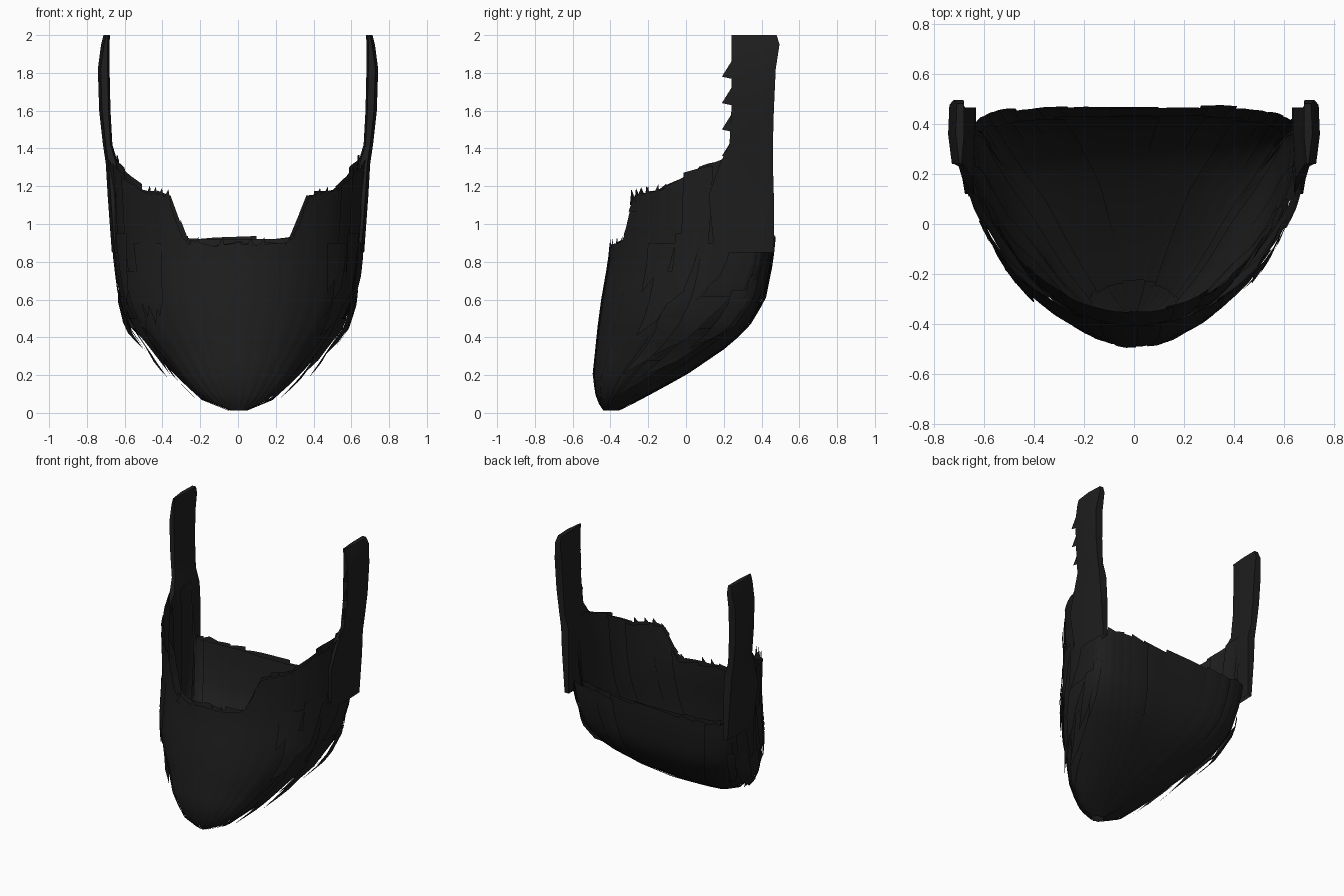
import bpy, math, random
from math import sin, cos, pi

if "Cube" in bpy.data.objects:
    bpy.data.objects.remove(bpy.data.objects["Cube"])

random.seed(4)
hair = bpy.data.materials.new("black hair")
hair.diffuse_color = (0.013, 0.013, 0.013, 1)
hair.use_nodes = True
hair.node_tree.nodes["Principled BSDF"].inputs["Base Color"].default_value = hair.diffuse_color

# Horizontal sections of the beard: z, half width, front y, back y, widest y, back squareness
SECTIONS = [
    (0.01, 0.04, -0.43, -0.36, -0.40, 1.0), (0.07, 0.19, -0.47, -0.24, -0.36, 0.9),
    (0.20, 0.33, -0.49, 0.00, -0.22, 0.8), (0.35, 0.46, -0.475, 0.22, -0.02, 0.7),
    (0.45, 0.55, -0.465, 0.33, 0.09, 0.6), (0.60, 0.62, -0.445, 0.42, 0.21, 0.55),
    (0.80, 0.65, -0.41, 0.46, 0.28, 0.5), (0.95, 0.665, -0.395, 0.475, 0.30, 0.5),
    (1.20, 0.68, -0.40, 0.47, 0.32, 0.5), (1.40, 0.70, -0.40, 0.46, 0.33, 0.5)]

# Rim height by angle: 0 = chin centre, pi/2 = side, pi = neck centre
RIM = [(0, 0.89), (0.44, 0.90), (0.52, 1.02), (0.60, 1.15), (0.90, 1.18), (1.05, 1.24),
       (1.25, 1.31), (1.45, 1.36), (1.80, 1.36), (1.88, 0.94), (pi, 0.92)]


def lookup(table, key):
    """Linear interpolation in a table whose first column is the key."""
    key = min(max(key, table[0][0]), table[-1][0])
    for lo, hi in zip(table, table[1:]):
        if key <= hi[0]:
            t = (key - lo[0]) / (hi[0] - lo[0])
            return [p + (q - p) * t for p, q in zip(lo[1:], hi[1:])]


def surface(a, z, off=0.0):
    """Point on the beard at signed angle a and height z, pushed out by off."""
    w, f, b, ym, e = lookup(SECTIONS, z)
    w, f, b = max(w + off, 0.02), min(f - off, ym), max(b + off, ym)
    s, c = abs(sin(a)), cos(a)
    side = 1 if a >= 0 else -1
    if c >= 0:
        return (side * w * s, ym - (ym - f) * c, z)
    return (side * w * s ** e, ym + (b - ym) * (-c) ** e, z)


def make(name, verts, faces, angle=60):
    me = bpy.data.meshes.new(name)
    me.from_pydata(verts, [], faces)
    me.materials.append(hair)
    ob = bpy.data.objects.new(name, me)
    bpy.context.collection.objects.link(ob)
    bpy.ops.object.select_all(action='DESELECT')
    ob.select_set(True)
    bpy.context.view_layer.objects.active = ob
    bpy.ops.object.shade_smooth_by_angle(angle=math.radians(angle))
    return ob


def add_grid(verts, faces, rows):
    """Append a sheet given as equal rows of points."""
    base, n = len(verts), len(rows[0])
    for r in rows:
        verts.extend(r)
    for i in range(len(rows) - 1):
        for j in range(n - 1):
            k = base + i * n + j
            faces.append((k, k + 1, k + n + 1, k + n))


def hair_shell(name, strips, z0, off, spread, jag):
    """Ring of vertical hair strips following the beard surface."""
    verts, faces = [], []
    step = 2 * pi / strips
    for k in range(strips):
        a0, a1 = -pi + (k - 0.12) * step, -pi + (k + 1.12) * step
        push = off + random.uniform(-spread, spread)
        tilt = random.uniform(-jag, jag)
        rows = []
        for i in range(15):
            t = i / 14
            row = []
            for j in range(5):
                u = j / 4
                a = a0 + (a1 - a0) * u
                a = (a + pi) % (2 * pi) - pi
                top = lookup(RIM, abs(a))[0] + tilt * (u - 0.5) * 2
                z = z0 + (top - z0) * t ** 1.2
                row.append(surface(a, z, push - 0.006 * abs(u - 0.5)))
            rows.append(row)
        add_grid(verts, faces, rows)
    return make(name, verts, faces)


# Layered beard body: outer strips and inner lining
hair_shell("beard_outer_strips", 34, 0.012, 0.0, 0.007, 0.02)
hair_shell("beard_inner_strips", 26, 0.10, -0.045, 0.008, 0.02)


def tufts(name, specs):
    """Tapered cards lying on the surface: angle, top z, tip z, width, lift."""
    verts, faces = [], []
    for a, zt, zb, wd, lift in specs:
        rows = []
        for i in range(5):
            t = i / 4
            half = wd * (1 - 0.45 * t) / 2
            z = zt + (zb - zt) * t
            rows.append([surface(a + half * s, z + 0.04 * s * t, 0.008 + lift * t)
                         for s in (-1, 0, 1)])
        add_grid(verts, faces, rows)
    return make(name, verts, faces)


# Ragged tufts along the jaw and cheeks
jaw = []
for side in (-1, 1):
    for a, zt, zb, wd, lift in ((1.70, 0.65, 0.38, 0.34, 0.05), (1.45, 0.62, 0.34, 0.30, 0.04),
                                (1.60, 0.45, 0.23, 0.35, 0.05), (1.25, 0.50, 0.24, 0.30, 0.03),
                                (1.50, 0.28, 0.12, 0.40, 0.02), (1.00, 0.75, 0.45, 0.25, 0.01),
                                (1.15, 0.95, 0.60, 0.22, 0.01), (1.95, 0.70, 0.42, 0.30, 0.03)):
        jaw.append((side * (a + random.uniform(-0.05, 0.05)), zt, zb, wd, lift))
    for k in range(5):
        jaw.append((side * random.uniform(0.7, 1.5), 0.9, random.uniform(0.5, 0.7), 0.16, 0.008))
tufts("jaw_tufts", jaw)

# Short spikes standing above the cheek and lip rim
spikes_v, spikes_f = [], []
for a in (-0.78, -0.72, -0.66, -0.60, -0.35, -0.15, 0.08, 0.18, 0.40, 0.5, 0.58, 0.66, 0.74, 0.84):
    z = lookup(RIM, abs(a))[0]
    n = len(spikes_v)
    spikes_v += [surface(a - 0.05, z - 0.05, 0.004), surface(a + 0.05, z - 0.05, 0.004),
                 surface(a + 0.03, z + 0.035, 0.004)]
    spikes_f.append((n, n + 1, n + 2))
make("rim_spikes", spikes_v, spikes_f)

# Sideburns: z, outer x, inner x, front y, back y
BURN = [(0.85, 0.668, 0.63, 0.15, 0.465), (1.15, 0.69, 0.63, 0.12, 0.465),
        (1.32, 0.70, 0.635, 0.18, 0.46), (1.42, 0.715, 0.665, 0.23, 0.46),
        (1.60, 0.735, 0.675, 0.24, 0.465), (1.82, 0.742, 0.68, 0.24, 0.475),
        (1.95, 0.725, 0.68, 0.24, 0.495), (2.00, 0.712, 0.678, 0.24, 0.48)]
for label, side in (("left", -1), ("right", 1)):
    verts, faces = [], []
    rows = []
    for z, xo, xi, yf, yb in BURN:
        ring = [(xo - 0.015, yf), (xo, (yf + yb) / 2), (xo - 0.005, yb),
                (xi, yb), (xi, (yf + yb) / 2), (xi + 0.01, yf)]
        rows.append([(side * x, y, z) for x, y in ring + ring[:1]])
    add_grid(verts, faces, rows)
    faces.append(tuple(range(len(verts) - 7, len(verts) - 1)))
    # notched front locks on one side only
    if side > 0:
        for z in (1.36, 1.50, 1.64, 1.78):
            n = len(verts)
            x = lookup(BURN, z)[0] - 0.02
            verts += [(x, 0.28, z - 0.02), (x, 0.19, z), (x, 0.24, z + 0.08), (x, 0.30, z + 0.09)]
            faces.append((n, n + 1, n + 2, n + 3))
    make(label + "_sideburn", verts, faces, 40)
